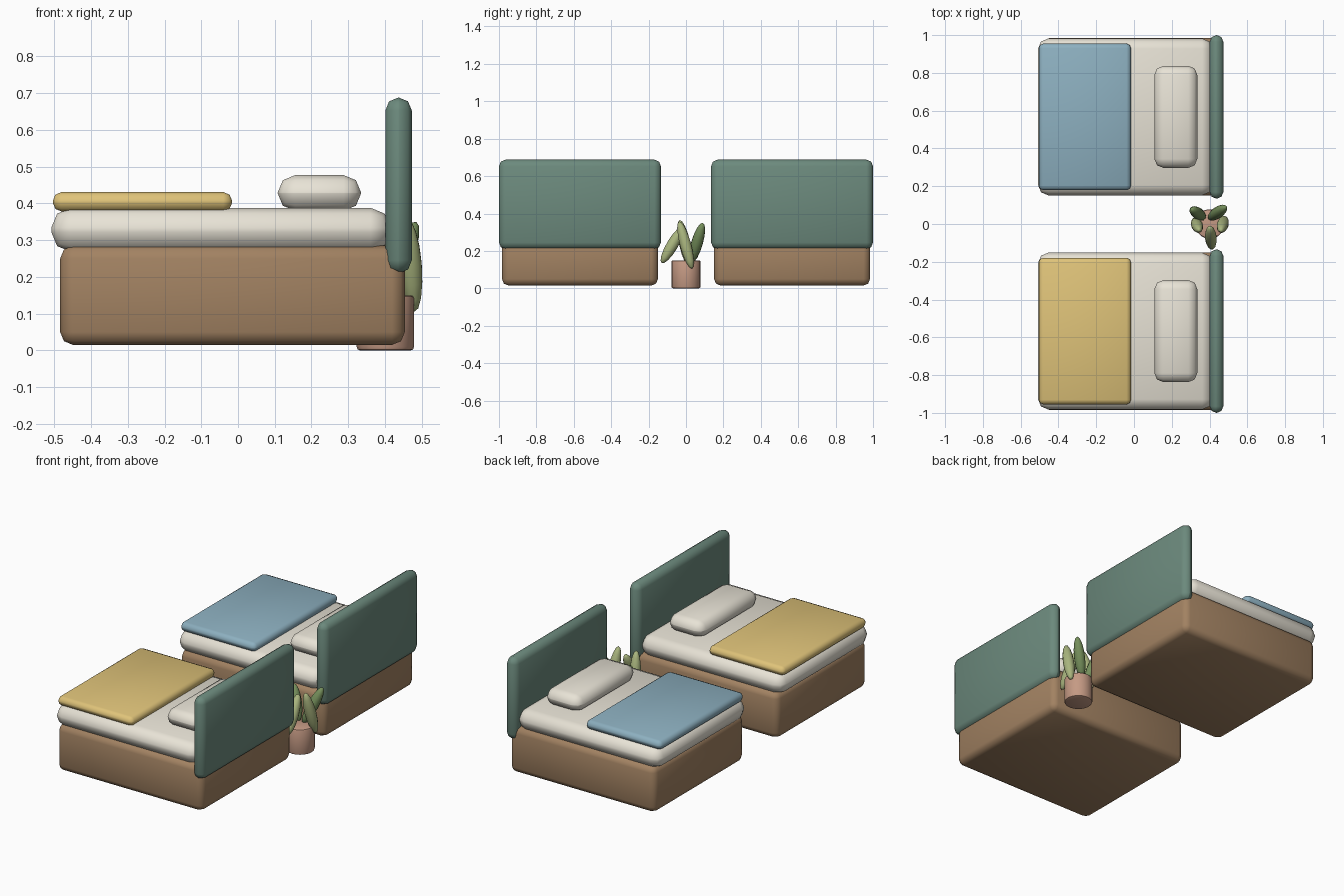
import bpy, bmesh, math
from mathutils import Vector, Matrix

if "Cube" in bpy.data.objects:
    bpy.data.objects.remove(bpy.data.objects["Cube"])


def material(name, hex_code):
    m = bpy.data.materials.new(name)
    rgb = [int(hex_code[i:i + 2], 16) / 255 for i in (0, 2, 4)]
    m.diffuse_color = [((c + 0.055) / 1.055) ** 2.4 for c in rgb] + [1]
    m.use_nodes = True
    m.node_tree.nodes["Principled BSDF"].inputs["Base Color"].default_value = m.diffuse_color
    return m


wood = material("wood", "A28262")
cream = material("cream", "E8E3D6")
green = material("headboard_green", "6C8A7D")
blue = material("blue_cloth", "8DB0C0")
yellow = material("yellow_cloth", "DFC379")
clay = material("clay", "C59A84")
leaf_dark = material("leaf_dark", "76905C")
leaf_light = material("leaf_light", "A9B57E")


def finish(bm, name, mat, angle=40):
    me = bpy.data.meshes.new(name)
    bm.to_mesh(me)
    bm.free()
    ob = bpy.data.objects.new(name, me)
    bpy.context.collection.objects.link(ob)
    me.materials.append(mat)
    bpy.ops.object.select_all(action='DESELECT')
    ob.select_set(True)
    bpy.context.view_layer.objects.active = ob
    bpy.ops.object.shade_smooth_by_angle(angle=math.radians(angle))
    return ob


def soft_box(name, xs, ys, zs, radius, mat):
    bm = bmesh.new()
    lo, hi = map(Vector, zip(xs, ys, zs))
    size = hi - lo
    bmesh.ops.create_cube(bm, size=1, matrix=Matrix.Translation((lo + hi) / 2)
                          @ Matrix.Diagonal((*size, 1)))
    bmesh.ops.bevel(bm, geom=bm.edges[:], offset=radius, segments=2,
                    profile=0.5, affect='EDGES')
    return finish(bm, name, mat, 50)


def leaf(name, bottom, top, radius, mat):
    bm = bmesh.new()
    a, b = Vector(bottom), Vector(top)
    rot = (b - a).to_track_quat('Z', 'Y').to_matrix().to_4x4()
    bmesh.ops.create_uvsphere(bm, u_segments=12, v_segments=8, radius=1,
                              matrix=Matrix.Translation((a + b) / 2) @ rot
                              @ Matrix.Diagonal((radius, radius, (b - a).length / 2, 1)))
    return finish(bm, name, mat, 60)


# Two beds mirrored across the aisle
for label, side, cloth in (("left", 1, blue), ("right", -1, yellow)):
    def span(half):
        return (side * 0.567 - half, side * 0.567 + half)
    soft_box(label + "_bed_base", (-0.484, 0.454), span(0.417), (0.015, 0.285), 0.035, wood)
    soft_box(label + "_mattress", (-0.508, 0.415), span(0.415), (0.268, 0.388), 0.054, cream)
    soft_box(label + "_blanket", (-0.504, -0.016), span(0.388), (0.378, 0.431), 0.024, cloth)
    soft_box(label + "_pillow", (0.108, 0.335), span(0.27), (0.38, 0.477), 0.0475, cream)
    soft_box(label + "_headboard", (0.401, 0.473), span(0.433), (0.21, 0.688), 0.035, green)

# Plant pot between the headboards
bm = bmesh.new()
bmesh.ops.create_cone(bm, cap_ends=True, segments=20, radius1=0.078, radius2=0.078,
                      depth=0.15, matrix=Matrix.Translation((0.401, 0, 0.075)))
rims = [e for e in bm.edges if abs(e.verts[0].co.z - e.verts[1].co.z) < 1e-4]
bmesh.ops.bevel(bm, geom=rims, offset=0.009, segments=2, profile=0.5, affect='EDGES')
finish(bm, "plant_pot", clay)

# Leaves
leaves = [
    ((0.480, 0.032, 0.105), (0.460, -0.036, 0.358), leaf_light),
    ((0.400, 0.030, 0.140), (0.485, 0.090, 0.350), leaf_dark),
    ((0.370, 0.032, 0.140), (0.305, 0.080, 0.330), leaf_dark),
    ((0.322, 0.022, 0.110), (0.345, -0.034, 0.365), leaf_light),
    ((0.412, -0.130, 0.135), (0.402, -0.015, 0.330), leaf_light),
]
for i, (low, high, mat) in enumerate(leaves, 1):
    leaf(f"leaf_{i}", low, high, 0.031, mat)
